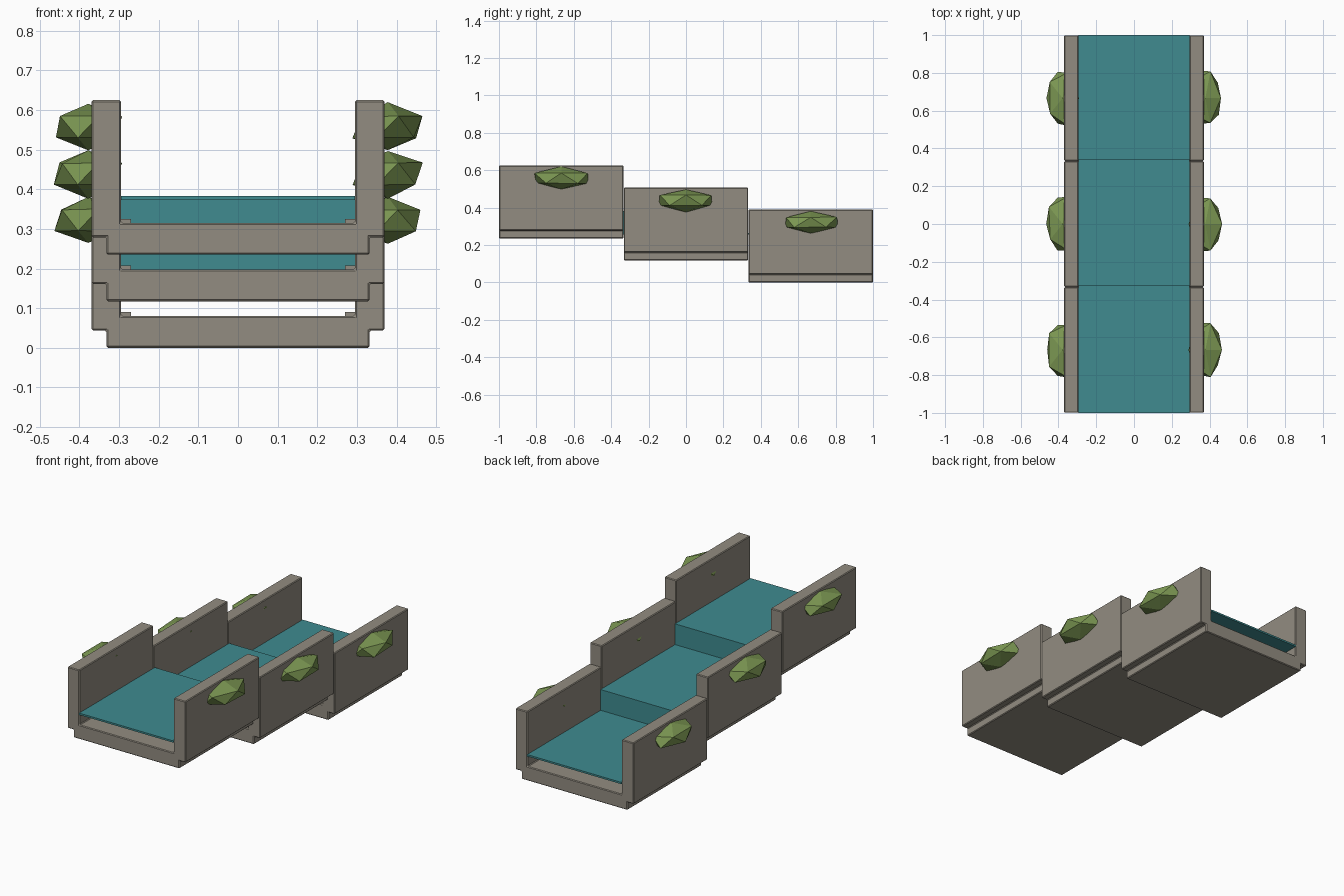
import bpy, bmesh, random
from mathutils import Vector

if "Cube" in bpy.data.objects:
    bpy.data.objects.remove(bpy.data.objects["Cube"])

random.seed(4)


def material(name, color):
    m = bpy.data.materials.new(name)
    m.diffuse_color = (*color, 1)
    m.use_nodes = True
    m.node_tree.nodes["Principled BSDF"].inputs["Base Color"].default_value = m.diffuse_color
    return m


STONE = material("stone", (0.29, 0.265, 0.22))
WATER = material("water", (0.05, 0.26, 0.28))
LEAF = material("foliage", (0.20, 0.31, 0.085))


def finish(name, bm, mat):
    bmesh.ops.recalc_face_normals(bm, faces=bm.faces)
    me = bpy.data.meshes.new(name)
    bm.to_mesh(me)
    bm.free()
    me.materials.append(mat)
    ob = bpy.data.objects.new(name, me)
    bpy.context.collection.objects.link(ob)
    return ob


def extrude(name, points, direction, mat):
    bm = bmesh.new()
    face = bm.faces.new([bm.verts.new(p) for p in points])
    new = bmesh.ops.extrude_face_region(bm, geom=[face])["geom"]
    verts = [g for g in new if isinstance(g, bmesh.types.BMVert)]
    bmesh.ops.translate(bm, verts=verts, vec=Vector(direction))
    if face.is_valid and len(face.edges[0].link_faces) < 2:
        bm.faces.new(face.verts)
    return finish(name, bm, mat)


# Right half of the channel section: stepped foot, wall, floor
half = [(0.332, 0.0), (0.332, 0.044), (0.37, 0.044), (0.37, 0.39), (0.295, 0.39), (0.295, 0.08)]
profile = half + [(-x, z) for x, z in reversed(half)]
LENGTH = 2 / 3
STEP = 0.1175

for i, level in enumerate(("upper", "middle", "lower")):
    y0 = -1 + i * LENGTH
    yc = y0 + LENGTH / 2
    base = (2 - i) * STEP

    # Stone trough
    trough = extrude(level + "_trough", [(x, y0 + 0.001, base + z) for x, z in profile],
                     (0, LENGTH - 0.002, 0), STONE)
    bev = trough.modifiers.new("worn_edges", "BEVEL")
    bev.width = 0.004
    bev.segments = 1

    for side, label in ((-1, "left"), (1, "right")):
        # Low ledge in the floor corner, under the water
        extrude(f"{level}_{label}_ledge",
                [(side * x, yc - 0.2, base + z) for x, z in
                 ((0.27, 0.078), (0.297, 0.078), (0.297, 0.09), (0.27, 0.09))],
                (0, 0.4, 0), STONE)

        # Low-poly shrub on the outer wall
        bm = bmesh.new()
        bmesh.ops.create_icosphere(bm, subdivisions=1, radius=1)
        for v in bm.verts:
            v.co *= random.uniform(0.93, 1.05)
            v.co = Vector((v.co.x * 0.096 + side * 0.378, v.co.y * 0.165 + yc,
                           v.co.z * 0.061 + base + 0.322))
        finish(f"{level}_{label}_shrub", bm, LEAF)

# Stepped water sheet with two falls
T = 0.01
top, under = [], []
for i in range(3):
    a, b = -1 + i * LENGTH, -1 + (i + 1) * LENGTH
    z = 0.148 + (2 - i) * STEP
    lip = T if i < 2 else 0
    top += [(a + (T if i else 0), z), (b + lip, z)]
    under += [(a, z - T), (b, z - T)]
outline = top + under[::-1]
extrude("water_sheet", [(-0.295, y, z) for y, z in outline], (0.59, 0, 0), WATER)
